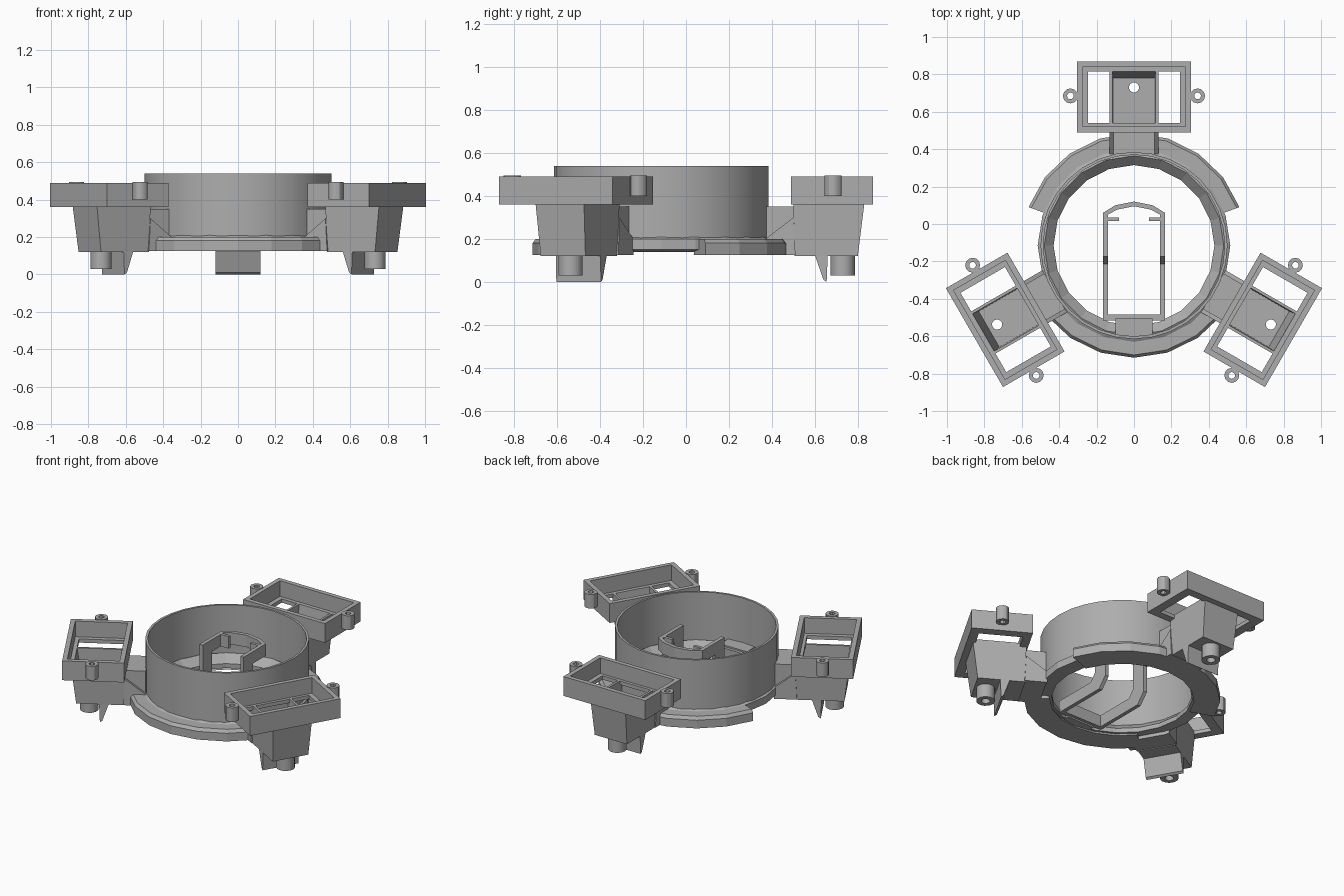
import bpy, bmesh
from math import sin, cos, radians, pi
from mathutils import Matrix

cube = bpy.data.objects.get("Cube")
if cube:
    bpy.data.objects.remove(cube)

grey = bpy.data.materials.new("plain_grey")
grey.use_nodes = True
COLOUR = (0.42, 0.42, 0.42, 1)
grey.diffuse_color = COLOUR
grey.node_tree.nodes["Principled BSDF"].inputs["Base Color"].default_value = COLOUR

CENTRE = Matrix.Translation((0, -0.115, 0))


def loft(name, loops, ring=False, smooth=False):
    """Bridge equal-length loops of points; cap the ends unless ring."""
    bm = bmesh.new()
    rows = [[bm.verts.new(p) for p in loop] for loop in loops]
    pairs = list(zip(rows, rows[1:]))
    if ring:
        pairs.append((rows[-1], rows[0]))
    for a, b in pairs:
        for i in range(len(a)):
            j = (i + 1) % len(a)
            bm.faces.new((a[i], a[j], b[j], b[i]))
    if not ring:
        bm.faces.new(rows[0])
        bm.faces.new(rows[-1])
    bmesh.ops.recalc_face_normals(bm, faces=bm.faces)
    mesh = bpy.data.meshes.new(name)
    bm.to_mesh(mesh)
    bm.free()
    mesh.materials.append(grey)
    ob = bpy.data.objects.new(name, mesh)
    bpy.context.collection.objects.link(ob)
    ob.matrix_world = CENTRE
    if smooth:
        bpy.ops.object.select_all(action="DESELECT")
        ob.select_set(True)
        bpy.context.view_layer.objects.active = ob
        bpy.ops.object.shade_smooth_by_angle(angle=radians(30))
    return ob


def rect(hx, y0, y1, z):
    return [(-hx, y0, z), (hx, y0, z), (hx, y1, z), (-hx, y1, z)]


def circle(r, z, x=0, y=0, n=16):
    return [(x + r * cos(2 * pi * i / n), y + r * sin(2 * pi * i / n), z) for i in range(n)]


def tube(name, r, hole, z0, z1, x=0, y=0, n=16):
    return loft(name, [circle(a, z, x, y, n) for a, z in
                       ((r, z0), (r, z1), (hole, z1), (hole, z0))], True, True)


def box(name, x0, x1, y0, y1, z0, z1):
    return loft(name, [[(x0, y0, z), (x1, y0, z), (x1, y1, z), (x0, y1, z)] for z in (z0, z1)])


def extrude_x(name, profile, x0, x1):
    return loft(name, [[(x, y, z) for y, z in profile] for x in (x0, x1)])


def sector(name, start, end, steps, profile):
    loops = []
    for i in range(steps + 1):
        a = radians(start + (end - start) * i / steps)
        loops.append([(r * cos(a), r * sin(a), z) for r, z in profile])
    return loft(name, loops)


# Main drum with sloping inner seat
loft("drum_wall", [circle(r, z, n=32) for r, z in
                   ((0.5, 0.18), (0.5, 0.54), (0.485, 0.54), (0.485, 0.2), (0.47, 0.18))], True, True)
loft("base_ring", [circle(r, z, n=20) for r, z in
                   ((0.515, 0.15), (0.515, 0.2), (0.48, 0.22), (0.43, 0.17), (0.43, 0.14))], True)

# Flange segments under the drum, front and back
flange = [(0.44, 0.125), (0.6, 0.125), (0.6, 0.18), (0.585, 0.2), (0.48, 0.2)]
sector("back_flange", 20, 160, 8, flange)
sector("front_flange", 218, 322, 6, flange)

# One pod, built behind the drum and then copied round it
pod = []
pod.append(loft("pod_frame", [rect(*r) for r in (
    (0.305, 0.605, 0.985, 0.36), (0.305, 0.605, 0.985, 0.49),
    (0.275, 0.635, 0.955, 0.49), (0.275, 0.635, 0.955, 0.385),
    (0.245, 0.655, 0.93, 0.385), (0.245, 0.655, 0.93, 0.36))], True))

hopper = loft("pod_hopper", [rect(*r) for r in (
    (0.11, 0.635, 0.895, 0.14), (0.115, 0.635, 0.93, 0.385), (0.13, 0.615, 0.945, 0.385),
    (0.13, 0.615, 0.945, 0.36), (0.12, 0.62, 0.915, 0.12))])
cutter = loft("hole_cutter", [circle(0.027, z, 0, 0.845) for z in (0, 0.3)])
cutter.hide_render = True
cut = hopper.modifiers.new("screw_hole", "BOOLEAN")
cut.operation = "DIFFERENCE"
cut.solver = "EXACT"
cut.object = cutter
bpy.ops.object.select_all(action="DESELECT")
bpy.context.view_layer.objects.active = hopper
hopper.select_set(True)
bpy.context.view_layer.update()
bpy.ops.object.modifier_apply(modifier=cut.name)
bpy.data.objects.remove(cutter)
pod.append(hopper)

pod.append(tube("pod_peg", 0.057, 0.027, 0.03, 0.125, 0, 0.845))
pod.append(extrude_x("pod_fin", [(0.715, 0.125), (0.775, 0.125), (0.77, 0), (0.755, 0.01)], -0.12, 0.12))
pod.append(extrude_x("pod_arm", [(0.49, 0.35), (0.62, 0.35), (0.63, 0.125), (0.49, 0.125)], -0.11, 0.11))
for side in (-1, 1):
    pod.append(tube("pod_ear", 0.04, 0.018, 0.4, 0.495, side * 0.34, 0.8, 12))
    # Side cheeks joining the arm to the pod
    cheek = side * 0.11
    pod.append(extrude_x("pod_arm_cheek", [(0.485, 0.2), (0.615, 0.3), (0.625, 0.125), (0.485, 0.125)],
                         cheek, cheek + side * 0.02))

for angle, place in ((120, "left"), (-120, "right")):
    for ob in pod:
        # Positive turn swings the back pod to -x
        twin = ob.copy()
        twin.name = ("right_" if angle > 0 else "left_") + ob.name
        bpy.context.collection.objects.link(twin)
        twin.matrix_world = CENTRE @ Matrix.Rotation(radians(angle), 4, "Z")

# Inner holder: raised arch, legs and low rails
path = [(0.165, 0.04), (0.165, 0.175), (0.1, 0.215), (0, 0.235)]
inner = [(0.14, 0.04), (0.14, 0.165), (0.09, 0.192), (0, 0.21)]
path += [(-x, y) for x, y in path[-2::-1]]
inner += [(-x, y) for x, y in inner[-2::-1]]
loft("holder_arch", [[(*p, 0.4), (*p, 0.48), (*q, 0.48), (*q, 0.4)] for p, q in zip(path, inner)])
for side in (-1, 1):
    a, b = side * 0.14, side * 0.165
    extrude_x("holder_side", [(-0.38, 0.15), (-0.02, 0.15), (0.04, 0.22), (0.04, 0.48),
                              (-0.06, 0.48), (-0.06, 0.28), (-0.1, 0.23), (-0.38, 0.23)], a, b)
    lo, hi = sorted((side * 0.08, side * 0.14))
    box("holder_clip", lo, hi, 0.13, 0.15, 0.4, 0.48)
box("holder_bar", -0.165, 0.165, -0.4, -0.37, 0.15, 0.23)
box("holder_mount", -0.1, 0.1, -0.485, -0.39, 0.14, 0.24)
